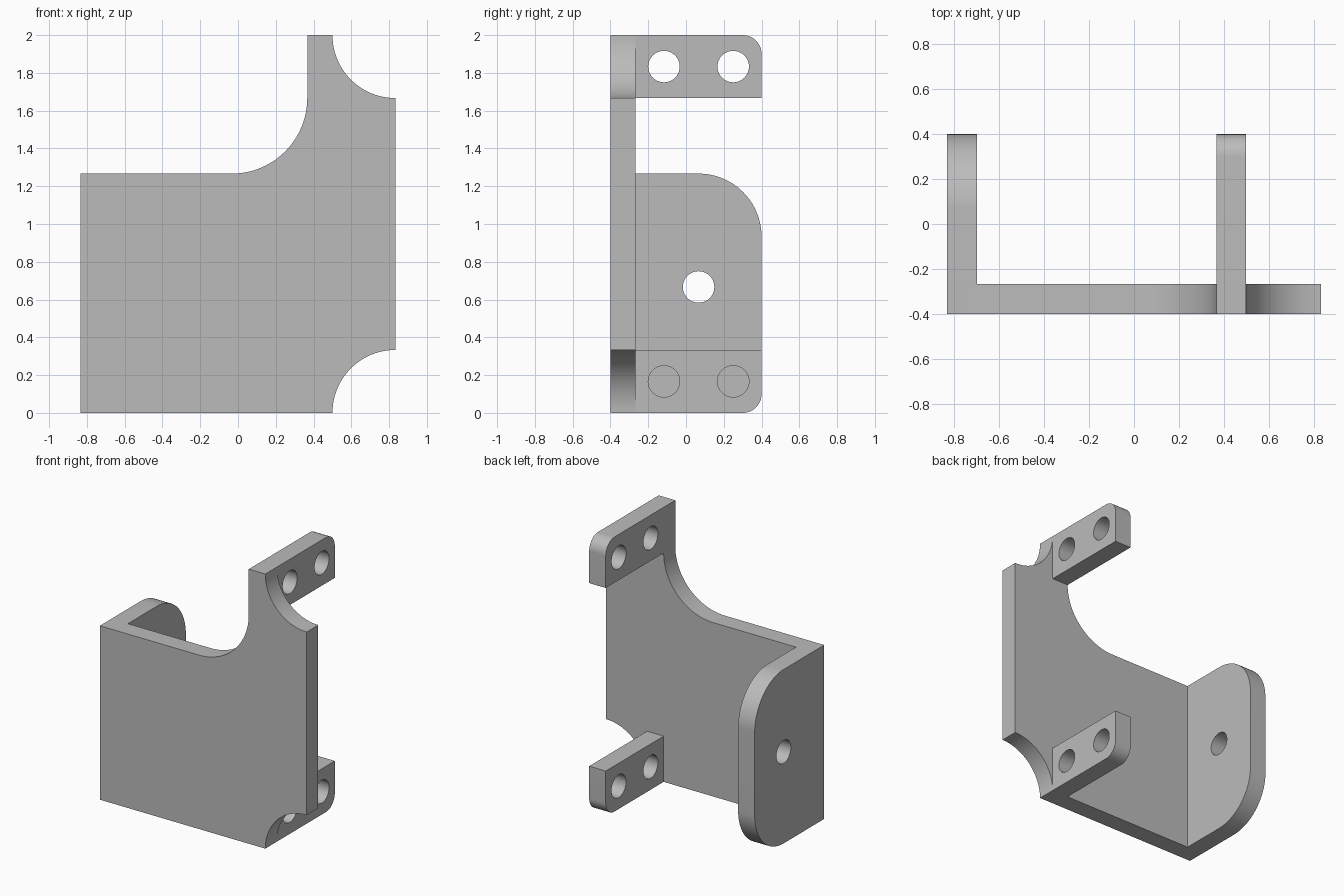
import bpy, bmesh
from math import sin, cos, pi, radians
from mathutils import Vector

cube = bpy.data.objects.get("Cube")
if cube:
    bpy.data.objects.remove(cube, do_unlink=True)

U = 1 / 30            # one design unit
T = 4                 # sheet thickness
FRONT, BACK = -12, 12
LEFT, RIGHT = 25, -25

grey = bpy.data.materials.new("plain grey")
grey.use_nodes = True
grey.diffuse_color = (0.5, 0.5, 0.5, 1)
grey.node_tree.nodes["Principled BSDF"].inputs["Base Color"].default_value = grey.diffuse_color


def arc(cx, cz, r, start, end, steps=24):
    """Points along an arc, angles in degrees."""
    angles = [radians(start + (end - start) * i / steps) for i in range(steps + 1)]
    return [(cx + r * cos(a), cz + r * sin(a)) for a in angles]


def facing_front(p, depth):
    return Vector((p[0], depth, p[1])) * U


def facing_side(p, depth):
    return Vector((depth, p[0], p[1])) * U


def prism(name, outline, place, near, far):
    """Extrude an outline between two depths."""
    bm = bmesh.new()
    face = bm.faces.new([bm.verts.new(place(p, near)) for p in outline])
    ext = bmesh.ops.extrude_face_region(bm, geom=[face])
    shift = place((0, 0), far) - place((0, 0), near)
    bmesh.ops.translate(bm, vec=shift,
                        verts=[g for g in ext["geom"] if isinstance(g, bmesh.types.BMVert)])
    bmesh.ops.recalc_face_normals(bm, faces=bm.faces)
    mesh = bpy.data.meshes.new(name)
    bm.to_mesh(mesh)
    bm.free()
    mesh.materials.append(grey)
    obj = bpy.data.objects.new(name, mesh)
    bpy.context.collection.objects.link(obj)
    return obj


def select(obj):
    bpy.ops.object.select_all(action="DESELECT")
    obj.select_set(True)
    bpy.context.view_layer.objects.active = obj


def side_part(name, outline, x, holes):
    """A plate facing sideways, drilled with round holes."""
    part = prism(name, outline, facing_side, x, x + T)
    for y, z in holes:
        circle = arc(y, z, 2.5, 0, 360, 40)[:-1]
        drill = prism("drill", circle, facing_side, x - 1, x + T + 1)
        drill.hide_render = True
        cut = part.modifiers.new("hole", "BOOLEAN")
        cut.operation = "DIFFERENCE"
        cut.solver = "EXACT"
        cut.object = drill
        select(part)
        bpy.ops.object.modifier_apply(modifier=cut.name)
        bpy.data.objects.remove(drill, do_unlink=True)
    return part


# Main plate with a concave neck and two scooped corners
plate_outline = (
    [(RIGHT, 0)]
    + arc(LEFT, 0, 10, 180, 90)
    + arc(LEFT, 60, 10, 270, 180)
    + [(11, 60)]
    + arc(-1, 50, 12, 0, -90)
    + [(RIGHT, 38)]
)
parts = [prism("main_plate", plate_outline, facing_front, FRONT, FRONT + T)]

# Side flange with two large rounded corners
inner = FRONT + T
flange_outline = [(inner, 38), (inner, 0)] + arc(2, 10, 10, -90, 0) + arc(2, 28, 10, 0, 90)
parts.append(side_part("side_flange", flange_outline, RIGHT, [(2, 20)]))

# Mounting tabs, the upper one mirrored from the lower
lower = [(inner, 10), (inner, 0)] + arc(BACK - 3, 3, 3, -90, 0, 12) + [(BACK, 10)]
for name, flip in (("lower_tab", False), ("upper_tab", True)):
    def height(z):
        return 60 - z if flip else z
    outline = [(y, height(z)) for y, z in lower]
    parts.append(side_part(name, outline, 11, [(-3.5, height(5)), (7.5, height(5))]))

# Smooth the curved walls, keep the edges crisp
for part in parts:
    select(part)
    bpy.ops.object.shade_smooth_by_angle(angle=radians(30))
